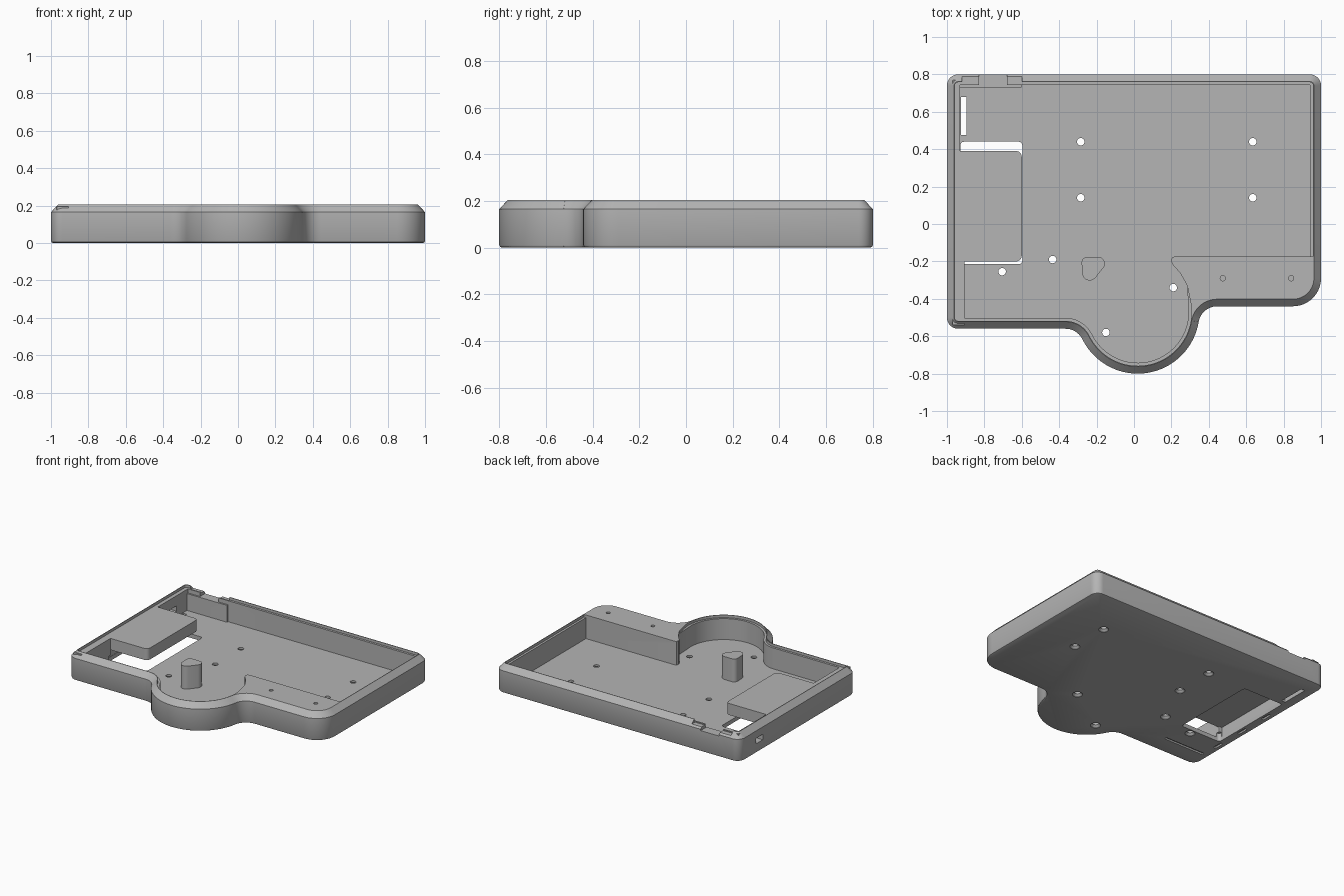
import bpy, bmesh, math

cube = bpy.data.objects.get("Cube")
if cube:
    bpy.data.objects.remove(cube, do_unlink=True)

grey = bpy.data.materials.new("plain_grey")
grey.use_nodes = True
colour = (0.46, 0.46, 0.46, 1)
grey.diffuse_color = colour
grey.node_tree.nodes["Principled BSDF"].inputs["Base Color"].default_value = colour

FLOOR, LEDGE, TOP = 0.03, 0.185, 0.205


def arc(cx, cy, r, a0, a1, n=10):
    angles = [math.radians(a0 + (a1 - a0) * i / n) for i in range(n + 1)]
    return [(cx + r * math.cos(a), cy + r * math.sin(a)) for a in angles]


def front_left(d, end):
    """Front left corner, concave blend and round bay, inset by d."""
    return (arc(-0.94, -0.5, 0.06 - d, 180, 270)
            + arc(-0.366, -0.66, 0.1 + d, 90, 26.2)
            + arc(0.02, -0.47, 0.33 - d, 206.2, end, 40))


def back(d):
    return arc(0.94, 0.74, 0.06 - d, 0, 90) + arc(-0.94, 0.74, 0.06 - d, 90, 180)


def outline(d):
    return (front_left(d, 350.6) + arc(0.444, -0.54, 0.1 + d, 170.6, 90)
            + arc(0.85, -0.29, 0.15 - d, -90, 0) + back(d))


def cavity(d):
    """Inner outline, which leaves the front right corner solid."""
    step = [(0.285, -0.33), (0.245, -0.26), (0.205, -0.215),
            (0.198, -0.195), (0.203, -0.18), (0.215, -0.175), (1 - d, -0.175)]
    return front_left(min(d, 0.058), 368) + step + back(min(d, 0.058))


def rounded(x0, x1, y0, y1, r=0.004, n=6):
    return (arc(x0 + r, y0 + r, r, 180, 270, n) + arc(x1 - r, y0 + r, r, 270, 360, n)
            + arc(x1 - r, y1 - r, r, 0, 90, n) + arc(x0 + r, y1 - r, r, 90, 180, n))


def add_loft(bm, rings):
    """Capped skin through (outline, height) pairs."""
    loops = [[bm.verts.new((x, y, z)) for x, y in pts] for pts, z in rings]
    for a, b in zip(loops, loops[1:]):
        for i in range(len(a)):
            j = (i + 1) % len(a)
            bm.faces.new((a[i], a[j], b[j], b[i]))
    bm.faces.new(loops[0][::-1])
    bm.faces.new(loops[-1])


def make(name, *solids):
    bm = bmesh.new()
    for rings in solids:
        add_loft(bm, rings)
    bmesh.ops.remove_doubles(bm, verts=bm.verts, dist=0.00001)
    bmesh.ops.recalc_face_normals(bm, faces=bm.faces)
    mesh = bpy.data.meshes.new(name)
    bm.to_mesh(mesh)
    bm.free()
    mesh.materials.append(grey)
    ob = bpy.data.objects.new(name, mesh)
    bpy.context.collection.objects.link(ob)
    return ob


def prism(pts, z0, z1):
    return [(pts, z0), (pts, z1)]


def box(x0, x1, y0, y1, z0, z1, r=0.004):
    return prism(rounded(x0, x1, y0, y1, r), z0, z1)


def circle(x, y, r):
    return arc(x, y, r, 0, 345, 23)


def combine(target, operation, *solids):
    """Boolean the solids into the target and drop the helper."""
    helper = make("helper", *solids)
    helper.hide_render = True
    mod = target.modifiers.new("shape", 'BOOLEAN')
    mod.operation, mod.solver, mod.object = operation, 'EXACT', helper
    bpy.context.view_layer.objects.active = target
    bpy.ops.object.modifier_apply(modifier=mod.name)
    bpy.data.objects.remove(helper, do_unlink=True)


# Tray body with rounded underside edge and chamfered rim
tray = make("tray_body", [(outline(0.012), 0), (outline(0.004), 0.004), (outline(0), 0.012),
                          (outline(0), 0.165), (outline(0.038), TOP)])
combine(tray, 'DIFFERENCE', prism(cavity(0.058), FLOOR, 0.3))

# Side ledges, raised shelf and the thick wall by the connector
combine(tray, 'UNION', box(-0.97, -0.905, -0.54, -0.19, 0.01, 0.195))
combine(tray, 'UNION', box(-0.97, -0.93, -0.21, 0.77, 0.01, 0.195))
combine(tray, 'UNION', box(-0.97, -0.6, -0.2, 0.39, 0.1, 0.195, 0.03))
combine(tray, 'UNION', box(-0.96, -0.6, 0.73, 0.77, 0.01, 0.155))

# Shallow seat for a lid
combine(tray, 'DIFFERENCE', prism(cavity(0.042), LEDGE, 0.3))

# Floor opening under the shelf, slit beside it and door latch slots
combine(tray, 'DIFFERENCE',
        box(-0.928, -0.597, -0.215, 0.44, -0.1, 0.06, 0.02),
        box(-0.925, -0.895, 0.475, 0.68, -0.1, 0.06),
        box(-0.95, -0.62, -0.42, -0.4, -0.1, 0.012),
        *[box(-0.965, -0.945, y, y + 0.08, -0.1, 0.012) for y in (-0.3, -0.05, 0.2)])

# Notched back rim and side port
combine(tray, 'DIFFERENCE', box(-0.92, -0.6, 0.752, 0.9, 0.178, 0.3))
combine(tray, 'DIFFERENCE', box(-0.83, -0.68, 0.7, 0.9, 0.155, 0.3))
combine(tray, 'DIFFERENCE', box(-1.1, -0.9, 0.53, 0.61, 0.07, 0.11))

# Countersunk screw holes through the floor, blind holes in the solid corner
screws = [(x, y) for x in (-0.285, 0.635) for y in (0.44, 0.14)]
screws += [(-0.435, -0.19), (-0.705, -0.255), (0.21, -0.34), (-0.15, -0.58)]
combine(tray, 'DIFFERENCE',
        *[[(circle(x, y, 0.036), -0.01), (circle(x, y, 0.034), 0.002),
           (circle(x, y, 0.02), 0.016), (circle(x, y, 0.02), 0.08)] for x, y in screws],
        *[prism(circle(x, -0.29, 0.014), 0.12, 0.3) for x in (0.475, 0.84)])

# Tapered support post
post_outline = (arc(-0.237, -0.262, 0.04, 180, 320) + arc(-0.192, -0.212, 0.036, -40, 90)
                + arc(-0.25, -0.206, 0.03, 90, 180))
post = make("support_post", prism(post_outline, 0.02, 0.2))

for ob in (tray, post):
    bpy.ops.object.select_all(action='DESELECT')
    ob.select_set(True)
    bpy.context.view_layer.objects.active = ob
    bpy.ops.object.shade_smooth_by_angle(angle=math.radians(30))
